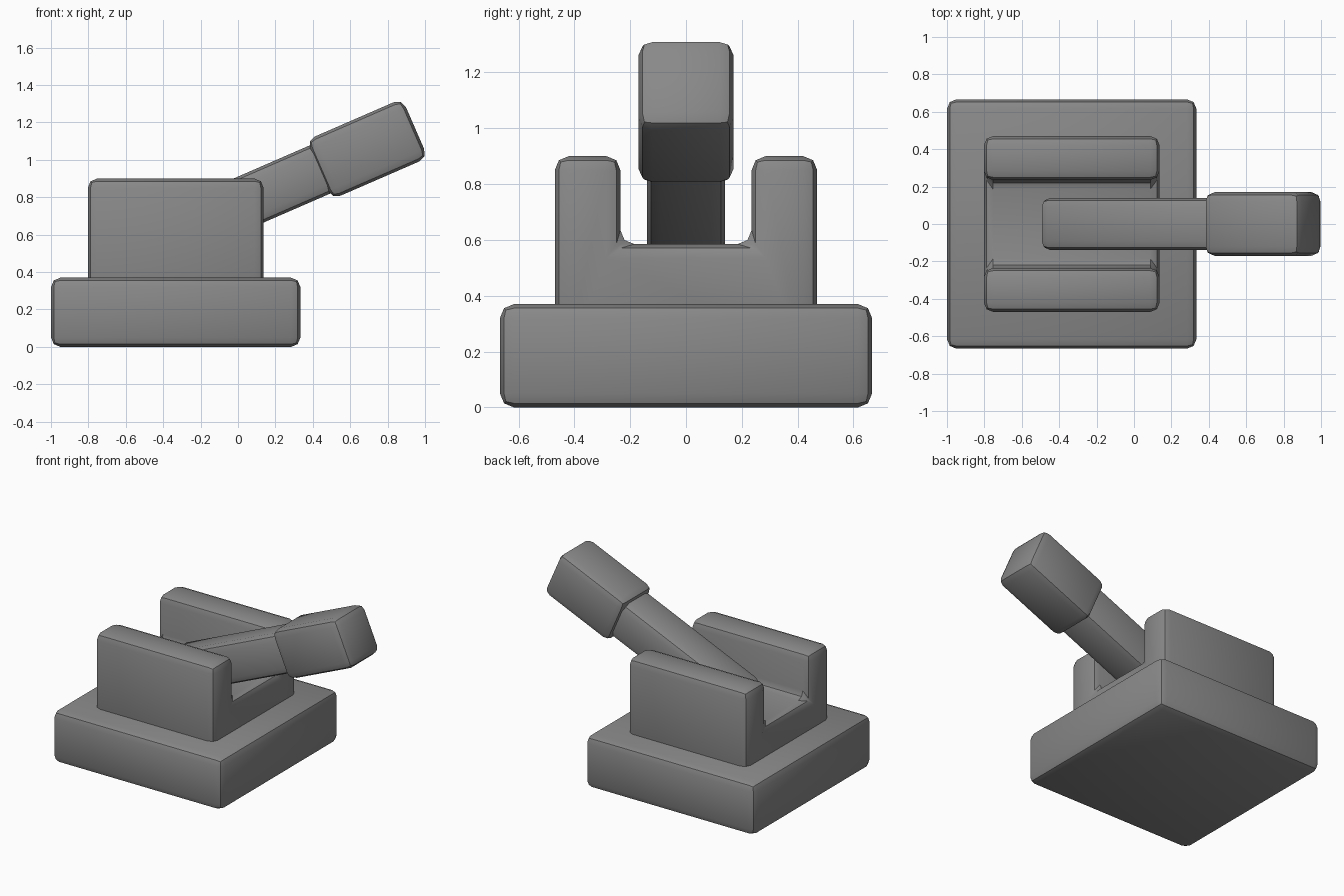
import bpy, bmesh, math
from mathutils import Matrix

if "Cube" in bpy.data.objects:
    bpy.data.objects.remove(bpy.data.objects["Cube"])

grey = bpy.data.materials.new("dark grey")
grey.diffuse_color = (0.25, 0.25, 0.25, 1)
grey.use_nodes = True
grey.node_tree.nodes["Principled BSDF"].inputs["Base Color"].default_value = grey.diffuse_color


def finish(name, bm, bevel=0.05):
    """Turn a bmesh into a bevelled, smooth-by-angle object."""
    bmesh.ops.recalc_face_normals(bm, faces=bm.faces)
    mesh = bpy.data.meshes.new(name)
    bm.to_mesh(mesh)
    bm.free()
    ob = bpy.data.objects.new(name, mesh)
    bpy.context.collection.objects.link(ob)
    mesh.materials.append(grey)
    mod = ob.modifiers.new("Bevel", "BEVEL")
    mod.width = bevel
    mod.segments = 2
    mod.limit_method = "ANGLE"
    bpy.ops.object.select_all(action="DESELECT")
    ob.select_set(True)
    bpy.context.view_layer.objects.active = ob
    bpy.ops.object.modifier_apply(modifier="Bevel")
    bpy.ops.object.shade_smooth_by_angle(angle=math.radians(32))
    return ob


def box(name, size, matrix):
    bm = bmesh.new()
    bmesh.ops.create_cube(bm, size=1, matrix=matrix @ Matrix.Diagonal((*size, 1)))
    return finish(name, bm)


# Square base slab
box("base", (1.333, 1.333, 0.37), Matrix.Translation((-0.333, 0, 0.185)))

# U-shaped cradle, profile in y/z extruded along x
half = [(0.47, 0.15), (0.47, 0.90), (0.235, 0.90), (0.235, 0.585)]
profile = half + [(-y, z) for y, z in reversed(half)]
bm = bmesh.new()
face = bm.faces.new([bm.verts.new((-0.803, y, z)) for y, z in profile])
ext = bmesh.ops.extrude_face_region(bm, geom=[face])
bmesh.ops.translate(bm, vec=(0.94, 0, 0),
                    verts=[v for v in ext["geom"] if isinstance(v, bmesh.types.BMVert)])
finish("cradle", bm)

# Tilted lever: shaft and head share one sloping axis through the head centre
axis = Matrix.Translation((0.69, 0, 1.058)) @ Matrix.Rotation(math.radians(-23.5), 4, "Y")
box("lever_head", (0.56, 0.34, 0.345), axis)
box("lever_shaft", (1.10, 0.28, 0.28), axis @ Matrix.Translation((-0.70, 0, 0)))
